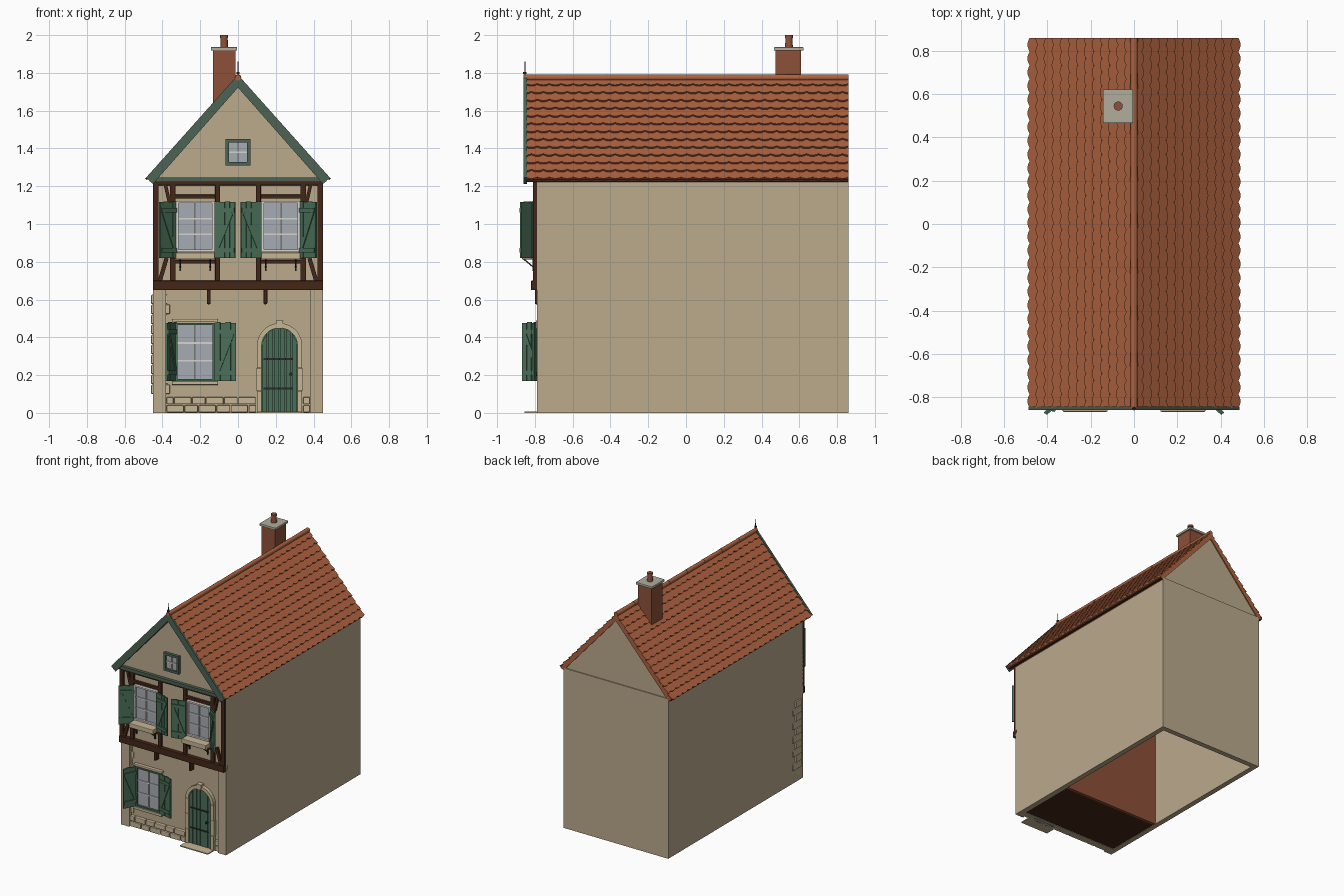
import bpy, bmesh, math
from mathutils import Matrix, Vector

if "Cube" in bpy.data.objects:
    bpy.data.objects.remove(bpy.data.objects["Cube"])


def mat(name, r, g, b):
    m = bpy.data.materials.new(name)
    m.diffuse_color = [(c / 255) ** 2.2 for c in (r, g, b)] + [1]
    m.use_nodes = True
    m.node_tree.nodes["Principled BSDF"].inputs["Base Color"].default_value = m.diffuse_color
    return m


PLASTER = mat("plaster", 186, 169, 139)
STONE = mat("stone", 196, 180, 148)
TIMBER = mat("timber", 70, 42, 30)
GREEN = mat("green_paint", 75, 110, 88)
TRIM = mat("green_trim", 78, 98, 84)
TILE = mat("roof_tile", 172, 98, 66)
BRICK = mat("brick", 140, 82, 60)
CAP = mat("grey_stone", 175, 172, 155)
GLASS = mat("glass", 165, 170, 178)
WHITE = mat("white_frame", 215, 212, 205)
IRON = mat("iron", 45, 45, 45)


def prism(bm, pts, y0, y1, M=Matrix()):
    """Profile in x-z, extruded along y."""
    a = [bm.verts.new(M @ Vector((x, y0, z))) for x, z in pts]
    b = [bm.verts.new(M @ Vector((x, y1, z))) for x, z in pts]
    n = len(pts)
    bm.faces.new(a)
    bm.faces.new(b[::-1])
    for i in range(n):
        bm.faces.new((a[i], b[i], b[(i + 1) % n], a[(i + 1) % n]))


def box(bm, x0, x1, y0, y1, z0, z1, M=Matrix()):
    prism(bm, [(x0, z0), (x1, z0), (x1, z1), (x0, z1)], y0, y1, M)


def beam(bm, p, q, w, y0, y1, M=Matrix()):
    p, q = Vector(p), Vector(q)
    d = (q - p).normalized() * w / 2
    s = Vector((-d.y, d.x))
    prism(bm, [p + s, q + s, q - s, p - s], y0, y1, M)


def finish(name, bm, material, bevel=0):
    bmesh.ops.recalc_face_normals(bm, faces=bm.faces)
    me = bpy.data.meshes.new(name)
    bm.to_mesh(me)
    bm.free()
    me.materials.append(material)
    ob = bpy.data.objects.new(name, me)
    bpy.context.collection.objects.link(ob)
    if bevel:
        mod = ob.modifiers.new("bevel", "BEVEL")
        mod.width, mod.segments = bevel, 2
    return ob


def boxes(name, material, items, bevel=0):
    bm = bmesh.new()
    for it in items:
        box(bm, *it)
    return finish(name, bm, material, bevel)


def cyl(name, material, r0, r1, depth, loc, rot=Matrix(), seg=16):
    bm = bmesh.new()
    bmesh.ops.create_cone(bm, cap_ends=True, segments=seg, radius1=r0, radius2=r1, depth=depth,
                          matrix=Matrix.Translation(loc) @ rot)
    for f in bm.faces:
        f.smooth = len(f.verts) == 4
    return finish(name, bm, material)


# Walls: open shell behind, closed front room, overhanging upper floor
boxes("walls", PLASTER, [(-.45, -.41, -.76, .86, 0, 1.24), (.41, .45, -.76, .86, 0, 1.24),
                         (-.41, .41, .82, .86, 0, 1.24), (-.41, .41, -.76, -.72, 0, .66)])
boxes("inner_partition", BRICK, [(-.41, .41, -.27, -.25, 0, 1.24)])
boxes("front_floor", TIMBER, [(-.41, .41, -.75, -.27, .003, .02)])
boxes("corner_piers", PLASTER, [(-.45, -.38, -.79, -.75, 0, .66), (.38, .45, -.79, -.75, 0, .66)])
boxes("upper_front_wall", PLASTER, [(-.45, .45, -.79, -.74, .65, 1.24)])
for nm, y0, y1 in (("front_gable", -.80, -.76), ("back_gable", .81, .852)):
    bm = bmesh.new()
    prism(bm, [(-.455, 1.235), (.455, 1.235), (0, 1.745)], y0, y1)
    finish(nm, bm, PLASTER)

# Roof deck, scalloped tiles, ridge, eaves
bm = bmesh.new()
prism(bm, [(0, 1.77), (.475, 1.24), (.45, 1.222), (0, 1.725), (-.45, 1.222), (-.475, 1.24)], -.85, .86)
finish("roof_deck", bm, TILE)
ROWS, COLS, Y0, Y1 = 13, 27, -.85, .86
step, tw = .722 / ROWS, (Y1 - Y0) / COLS
bm = bmesh.new()
for side in (-1, 1):
    d = Vector((.482 * side, 0, -.535)).normalized()
    n = Vector((.535 * side, 0, .482)).normalized()
    for r in range(ROWS):
        off = tw / 2 * (r % 2)
        for c in range(-1, COLS):
            ya = Y0 + c * tw + off
            a, b = max(ya, Y0), min(ya + tw, Y1)
            if b - a < .005:
                continue
            out = [(r * step, b), (r * step, a)]
            for k in range(7):
                y = a + (b - a) * k / 6
                t = (y - ya) / tw * 2 - 1
                out.append(((r + 1) * step - .012 * t * t, y))
            top, low = [], []
            for s, y in out:
                p = Vector((0, y, 1.77)) + d * s
                top.append(bm.verts.new(p + n * (.001 + .011 * (s - r * step) / step)))
                low.append(bm.verts.new(p - n * .001))
            bm.faces.new(top)
            for i in range(len(top)):
                j = (i + 1) % len(top)
                bm.faces.new((top[i], low[i], low[j], top[j]))
finish("roof_tiles", bm, TILE)
along_y = Matrix.Rotation(math.pi / 2, 4, 'X')
for i in range(8):
    cyl("ridge_tile", TILE, .0175, .0155, .22, (0, -.75 + i * .2143, 1.775), along_y)
boxes("eave_boards", TIMBER, [(s - .012, s + .012, -.84, .855, 1.225, 1.24) for s in (-.457, .457)])

# Bargeboards, gable tie and finial
bm = bmesh.new()
for s in (-1, 1):
    prism(bm, [(0, 1.79), (.487 * s, 1.245), (.45 * s, 1.212), (0, 1.722)], -.86, -.843)
finish("bargeboards", bm, TRIM)
boxes("gable_tie", TRIM, [(-.45, .45, -.825, -.78, 1.222, 1.247)])
cyl("finial_rod", IRON, .004, .002, .12, (0, -.853, 1.80), seg=8)
cyl("finial_knob", IRON, .009, .009, .012, (0, -.853, 1.80), seg=8)

# Chimney
boxes("chimney", BRICK, [(-.132, -.014, .475, .61, 1.58, 1.92)])
boxes("chimney_cap", CAP, [(-.144, -.004, .466, .622, 1.918, 1.936)], .003)
cyl("chimney_pot", BRICK, .021, .018, .06, (-.073, .545, 1.96))
cyl("chimney_pot_rim", BRICK, .021, .021, .014, (-.073, .545, 1.993))

# Timber framing
frame = [(-.45, .45, -.82, -.77, .65, .70), (-.45, .45, -.81, -.78, 1.205, 1.225)]
bm = bmesh.new()
for s in (-1, 1):
    for x, w in ((.435, .03), (.345, .03), (.108, .026)):
        frame.append((s * x - w / 2, s * x + w / 2, -.81, -.78, .69, 1.22))
    a, b = sorted((s * .34, s * .11))
    frame += [(a, b, -.808, -.78, 1.135, 1.155), (a, b, -.808, -.78, .79, .81)]
    beam(bm, (s * .378, .82), (s * .415, .695), .022, -.808, -.78)
    beam(bm, (s * .36, 1.10), (s * .385, 1.21), .018, -.808, -.78)
finish("timber_braces", bm, TIMBER)
boxes("timber_frame", TIMBER, frame, .003)
boxes("corbels", TIMBER, [(x - .01, x + .01, -.80, -.75, .575, .655) for x in (-.155, .145)], .006)


# Windows with muntins
def window(name, x0, x1, z0, z1, y, cols, rows, material, fw=.012):
    boxes(name + "_glass", GLASS, [(x0, x1, y - .006, y + .01, z0, z1)])
    boxes(name + "_frame", material, [
        (x0 - fw, x0, y - .022, y + .01, z0 - fw, z1 + fw), (x1, x1 + fw, y - .022, y + .01, z0 - fw, z1 + fw),
        (x0, x1, y - .022, y + .01, z0 - fw, z0), (x0, x1, y - .022, y + .01, z1, z1 + fw)])
    bars = [(x - .004, x + .004, y - .014, y, z0, z1)
            for x in (x0 + (x1 - x0) * i / cols for i in range(1, cols))]
    bars += [(x0, x1, y - .013, y, z - .004, z + .004)
             for z in (z0 + (z1 - z0) * i / rows for i in range(1, rows))]
    boxes(name + "_muntins", WHITE, bars)


window("gable_window", -.048, .048, 1.327, 1.432, -.80, 2, 2, TRIM, .017)
window("ground_window", -.32, -.135, .18, .465, -.76, 2, 3, GREEN)
for s in (-1, 1):
    a, b = sorted((s * .137, s * .315))
    window("upper_window", a, b, .865, 1.11, -.79, 2, 3, WHITE)
    boxes("flower_shelf", STONE, [(a - .015, b + .015, -.868, -.79, .812, .848)], .005)
    bm = bmesh.new()
    for x in (a + .01, b - .01):
        beam(bm, (-.86, .815), (-.80, .765), .007, -x - .004, -x + .004, Matrix.Rotation(math.pi / 2, 4, 'Z')
             @ Matrix.Rotation(0, 4, 'X'))
        box(bm, x - .004, x + .004, -.812, -.80, .75, .815)
    finish("shelf_brackets", bm, IRON)
boxes("ground_window_surround", STONE, [(-.35, -.105, -.785, -.75, .48, .497), (-.35, -.105, -.79, -.75, .148, .168)], .004)


# Shutters: planks with Z bracing, hinged open
def shutter(x, y, z, h, side, angle, w=.113):
    M = (Matrix.Translation((x, y, z)) @ Matrix.Diagonal((side, 1, 1, 1))
         @ Matrix.Rotation(-math.radians(angle), 4, 'Z'))
    bm = bmesh.new()
    for i in range(4):
        box(bm, w * i / 4 + .001, w * (i + 1) / 4 - .001, -.006, .005, 0, h - .004 * (i % 2), M)
    for k in (.14, .84):
        box(bm, .004, w - .004, -.013, -.005, h * k - .012, h * k + .012, M)
    beam(bm, (.018, h * .18), (w - .018, h * .8), .018, -.012, -.005, M)
    finish("shutter", bm, GREEN)


for s in (-1, 1):
    shutter(s * .328, -.802, .82, .30, s, 40)
    shutter(s * .124, -.815, .82, .30, -s, 14)
shutter(-.33, -.765, .17, .31, -1, 64)
shutter(-.12, -.785, .17, .31, 1, 12)

# Door, straps, arch surround, step
CX, SPRING, R = .22, .355, .095
arc = [(math.cos(math.pi * i / 14), math.sin(math.pi * i / 14)) for i in range(15)]
bm = bmesh.new()
prism(bm, [(CX - R, 0), (CX + R, 0)] + [(CX + R * c, SPRING + R * s) for c, s in arc], -.768, -.74)
finish("door_back", bm, GREEN)
bm = bmesh.new()
for i in range(6):
    xa, xb = -R + i * R / 3 + .002, -R + (i + 1) * R / 3 - .002
    za, zb = (SPRING + math.sqrt(max(0, R * R - x * x)) for x in (xa, xb))
    prism(bm, [(CX + xa, 0), (CX + xb, 0), (CX + xb, zb), (CX + xa, za)], -.776, -.76)
finish("door_planks", bm, GREEN)
boxes("door_straps", IRON, [(CX - .085, CX + .07, -.781, -.77, z - .005, z + .005) for z in (.13, .285)])
cyl("door_knob", IRON, .009, .009, .02, (.28, -.783, .205), along_y, 12)
bm = bmesh.new()
R2 = .12
for (c0, s0), (c1, s1) in zip(arc, arc[1:]):
    prism(bm, [(CX + r * c, SPRING + r * s) for r, c, s in
               ((R, c0, s0), (R2, c0, s0), (R2, c1, s1), (R, c1, s1))], -.788, -.75)
for s in (-1, 1):
    for k in range(3):
        a, b = sorted((CX + s * R, CX + s * (R2 + .004 * (k % 2))))
        box(bm, a, b, -.788, -.75, k * SPRING / 3, (k + 1) * SPRING / 3 - .002)
prism(bm, [(CX - .015, .448), (CX + .015, .448), (CX + .02, .49), (CX - .02, .49)], -.795, -.75)
finish("door_surround", bm, STONE)
boxes("door_step", STONE, [(.10, .34, -.855, -.75, 0, .008)])

# Stone plinth courses and left corner quoins
stones = [(.345, .38, -.78, -.75, z, z + .038) for z in (.003, .046)]
for row in range(2):
    x, k = -.38, row
    while x < .09:
        e = min(x + (.075 if k % 2 else .095) - (.035 if x == -.38 and row else 0), .098)
        stones.append((x + .002, e - .002, -.785, -.75, .003 + row * .043, .041 + row * .043))
        x, k = e, k + 1
boxes("stone_plinth", STONE, stones, .005)
boxes("corner_quoins", STONE, [(-.46, -.36 - .012 * (i % 2), -.768, -.66 - .035 * (i % 2), .10 + i * .053, .149 + i * .053)
                               for i in range(10)], .005)
